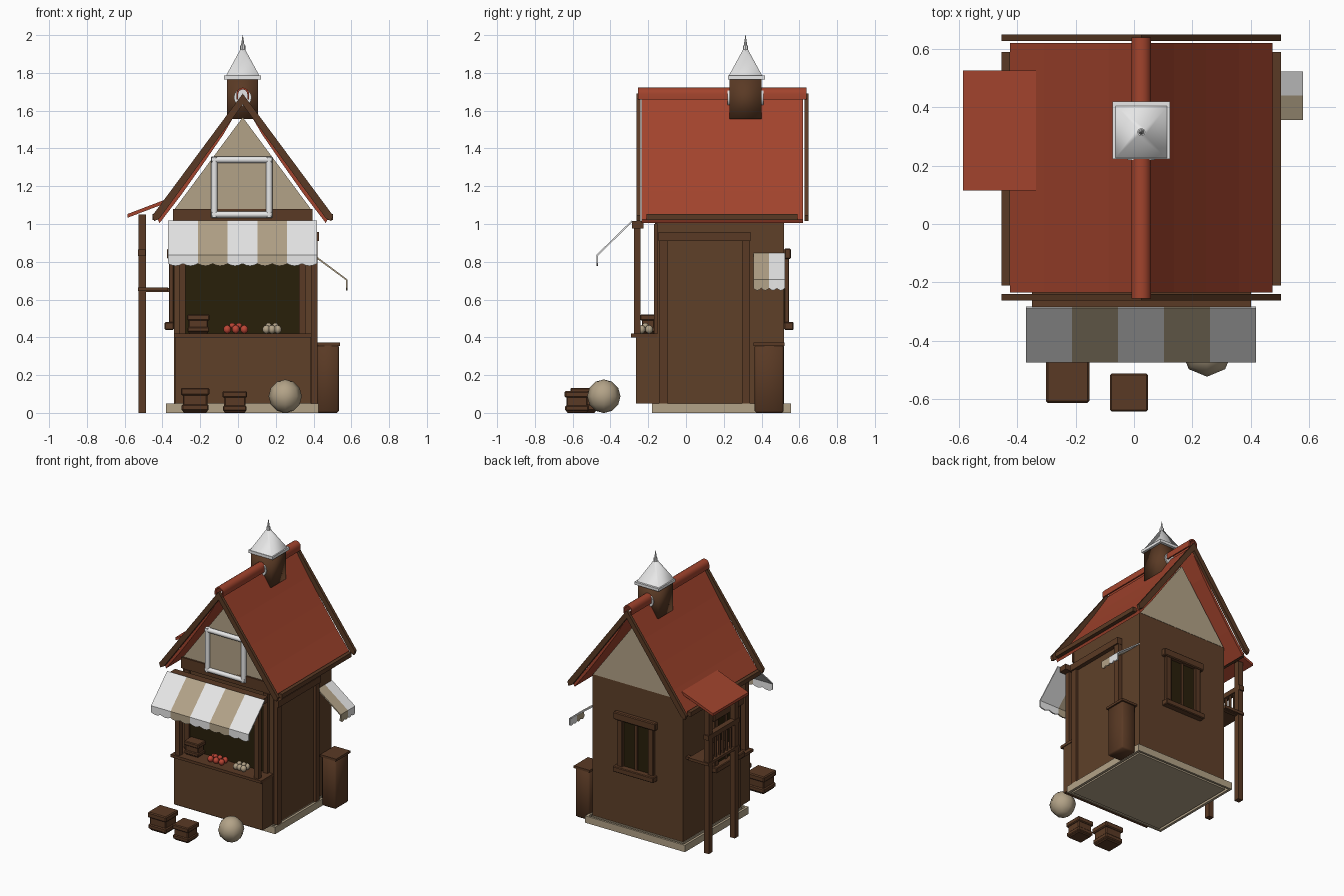
import bpy, bmesh, math
from mathutils import Vector, Matrix

if "Cube" in bpy.data.objects:
    bpy.data.objects.remove(bpy.data.objects["Cube"])

def mat(name, r, g, b):
    m = bpy.data.materials.new(name)
    m.diffuse_color = (r, g, b, 1)
    m.use_nodes = True
    m.node_tree.nodes["Principled BSDF"].inputs["Base Color"].default_value = m.diffuse_color
    return m

WALL = mat("wall_brown", .114, .051, .022)
TRIM = mat("trim_brown", .102, .042, .018)
RED = mat("roof_red", .36, .057, .026)
BEIGE = mat("beige", .45, .365, .245)
WHITE = mat("white", .80, .80, .80)
DARK = mat("dark_opening", .022, .014, .003)
APPLE = mat("apple_red", .50, .06, .035)
CX = .025                      # centre line of the house

def finish(name, bm, *mats, angle=None):
    bmesh.ops.recalc_face_normals(bm, faces=bm.faces)
    me = bpy.data.meshes.new(name)
    bm.to_mesh(me)
    bm.free()
    for m in mats:
        me.materials.append(m)
    ob = bpy.data.objects.new(name, me)
    bpy.context.collection.objects.link(ob)
    if angle:
        bpy.ops.object.select_all(action='DESELECT')
        ob.select_set(True)
        bpy.context.view_layer.objects.active = ob
        bpy.ops.object.shade_smooth_by_angle(angle=math.radians(angle))
    return ob

def box(name, x, y, z, m, bevel=0, angle=None):
    """Box from (min, max) pairs."""
    bm = bmesh.new()
    bmesh.ops.create_cube(bm, size=1)
    for v in bm.verts:
        v.co = [(a + b) / 2 + c * (b - a) for (a, b), c in zip((x, y, z), v.co)]
    if bevel:
        bmesh.ops.bevel(bm, geom=bm.edges[:], offset=bevel, segments=1, affect='EDGES')
    return finish(name, bm, m, angle=angle)

def prism(name, pts, y0, y1, m, angle=None):
    """Polygon in x, z pushed along y."""
    bm = bmesh.new()
    f = bm.faces.new([bm.verts.new((x, y0, z)) for x, z in pts])
    r = bmesh.ops.extrude_face_region(bm, geom=[f])
    bmesh.ops.translate(bm, vec=(0, y1 - y0, 0),
                        verts=[v for v in r['geom'] if isinstance(v, bmesh.types.BMVert)])
    return finish(name, bm, m, angle=angle)

def cone(name, a, b, r1, r2, m, sides=12, angle=40, spin=0):
    """Round or many-sided bar from a to b."""
    a, b = Vector(a), Vector(b)
    d = b - a
    bm = bmesh.new()
    mx = Matrix.Translation((a + b) / 2) @ d.to_track_quat('Z', 'Y').to_matrix().to_4x4()
    bmesh.ops.create_cone(bm, cap_ends=True, segments=sides, radius1=r1, radius2=r2,
                          depth=d.length, matrix=mx @ Matrix.Rotation(spin, 4, 'Z'))
    return finish(name, bm, m, angle=angle)

def ball(name, c, s, m, u=8, v=5):
    bm = bmesh.new()
    bmesh.ops.create_uvsphere(bm, u_segments=u, v_segments=v, radius=1,
                              matrix=Matrix.Translation(c) @ Matrix.Diagonal((*s, 1)))
    return finish(name, bm, m, angle=70)

# Base: rim bars around a floor, then the walls
box("floor", (-.345, .395), (-.155, .525), (0, .05), BEIGE)
for y0, y1 in ((-.18, -.165), (.54, .555)):
    box("base_rim", (-.38, .425), (y0, y1), (0, .05), BEIGE)
for x0, x1 in ((-.38, -.362), (.407, .425)):
    box("base_rim", (x0, x1), (-.18, .555), (0, .05), BEIGE)
box("house_walls", (-.34, .39), (-.15, .52), (.05, 1.08), WALL)
for n, y0, y1 in (("front", -.152, -.13), ("back", .49, .522)):
    prism(n + "_gable", [(CX - .36, 1.08), (CX + .36, 1.08), (CX, 1.565)], y0, y1, BEIGE)
box("front_band", (-.345, .395), (-.165, -.15), (1.0, 1.08), TRIM)

# Slightly sagging roof in four steps per side
TOP = [(0, 1.67), (.112, 1.495), (.222, 1.335), (.335, 1.175), (.45, 1.025)]
for s, n in ((-1, "left"), (1, "right")):
    outline = [(CX + s * o, z) for o, z in TOP]
    outline += [(CX + s * max(o - .01, 0), z - .02) for o, z in reversed(TOP)]
    prism(n + "_roof", outline, -.235, .62, RED)
    x0, x1 = sorted((CX + s * .45, CX + s * .478))
    box(n + "_eave_beam", (x0, x1), (-.21, .59), (1.02, 1.052), TRIM)
    # Barge boards at both ends
    for k, y in (("front", -.262), ("back", .627)):
        prism(f"{n}_{k}_barge_board", [(CX, 1.69), (CX + s * .478, 1.045), (CX + s * .468, 1.015),
              (CX + s * .44, 1.03), (CX, 1.632)], y, y + .022, TRIM)
# Arched ridge tile, open underneath
arch = [(r * math.cos(t * math.pi / 8), r * math.sin(t * math.pi / 8))
        for r, ts in ((.034, range(9)), (.024, range(8, -1, -1))) for t in ts]
skirt = [(.034, -.028)] + arch[:9] + [(-.034, -.028), (-.024, -.028)] + arch[9:] + [(.024, -.028)]
prism("ridge_tile", [(CX + x, 1.688 + z) for x, z in skirt], -.255, .638, RED, 40)

# Turret with round plates, metal cap and spire
TY = .315
box("turret", (CX - .082, CX + .082), (TY - .085, TY + .085), (1.555, 1.765), TRIM, 0, 100)
for y0, y1 in ((TY - .095, TY - .085), (TY + .085, TY + .095)):
    cone("turret_disc", (CX, y0, 1.67), (CX, y1, 1.67), .047, .047, WHITE, 16)
box("cap_rim", (CX - .098, CX + .098), (TY + .006 - .098, TY + .006 + .098), (1.765, 1.785), WHITE)
cone("cap", (CX, TY, 1.785), (CX, TY, 1.925), .125, .017, WHITE, 4, 85, math.pi / 4)
cone("spire_ball", (CX, TY, 1.92), (CX, TY, 1.945), .014, .014, WHITE, 8)
cone("spire", (CX, TY, 1.94), (CX, TY, 2.0), .01, .001, WHITE, 8)

# Gable window
box("gable_pane", (-.12, .16), (-.165, -.145), (1.06, 1.33), BEIGE)
for x in (-.125, .165):
    cone("gable_window_side", (x, -.17, 1.035), (x, -.17, 1.355), .017, .017, WHITE, 12, 60)
for z in (1.05, 1.34):
    cone("gable_window_bar", (-.14, -.17, z), (.18, -.17, z), .017, .017, WHITE, 12, 60)

# Shop front: opening, counter, posts and beam
box("shop_opening", (-.28, .325), (-.157, -.14), (.42, .97), DARK)
box("counter", (-.33, .385), (-.265, -.15), (.05, .40), WALL)
box("counter_top", (-.34, .39), (-.29, -.15), (.40, .42), TRIM)
for x in (-.295, .34):
    box("shop_post", (x - .018, x + .018), (-.276, -.24), (.42, .98), TRIM)
    box("shop_jamb", (x - .018, x + .018), (-.17, -.15), (.42, 1.0), TRIM)
box("awning_beam", (-.35, .40), (-.285, -.225), (.975, 1.015), TRIM)

def awning(name, place, edges, path, drop, first):
    """Striped sheet: edges along the wall, path of (outward, z), scalloped hem."""
    bm = bmesh.new()
    for i, (a, b) in enumerate(zip(edges, edges[1:])):
        n = 8
        cols = []
        for k in range(n + 1):
            u = a + (b - a) * k / n
            hem = path[-1][1] - drop - .012 * abs(math.sin(2 * math.pi * k / n))
            cols.append([bm.verts.new(place(u, d, z)) for d, z in path + [(path[-1][0], hem)]])
        for c, e in zip(cols, cols[1:]):
            for j in range(len(c) - 1):
                bm.faces.new((c[j], e[j], e[j + 1], c[j + 1])).material_index = (i + first) % 2
    bmesh.ops.remove_doubles(bm, verts=bm.verts[:], dist=.0005)
    ob = finish(name, bm, WHITE, BEIGE)
    mod = ob.modifiers.new("thickness", 'SOLIDIFY')
    mod.thickness, mod.offset = .009, 0

awning("front_awning", lambda u, d, z: (u, -d, z), [-.37 + .1575 * i for i in range(6)],
       [(.285, 1.015), (.47, .835)], .045, 0)
awning("side_awning", lambda u, d, z: (d, u, z), [.357, .44, .523],
       [(.39, .842), (.575, .705)], .045, 1)

# Door on the right side
box("door", (.38, .40), (-.10, .30), (.05, .91), WALL)
box("door_panel", (.39, .405), (-.075, .28), (.06, .90), WALL)
for y in (-.12, .318):
    box("door_post", (.385, .42), (y - .022, y + .022), (.05, .92), TRIM)
box("door_lintel", (.385, .43), (-.145, .342), (.91, .957), TRIM)

# Bin beside the wall
box("bin", (.418, .534), (.363, .517), (0, .36), TRIM, .01, 100)
box("bin_lid", (.412, .54), (.358, .522), (.355, .372), TRIM)

# Windows on the back and left walls
def window(name, place, c, h=.145):
    def part(n, u, d, z, m, bev=0):
        p, q = place(u[0], d[0]), place(u[1], d[1])
        box(name + n, sorted((p[0], q[0])), sorted((p[1], q[1])), z, m, bev)
    part("_glass", (c - h, c + h), (-.01, .006), (.47, .84), DARK)
    part("_mullion", (c - .01, c + .01), (0, .015), (.47, .84), TRIM)
    for s in (-1, 1):
        e = c + s * (h - .02)
        part("_jamb", (e - .022, e + .022), (0, .026), (.46, .84), TRIM, .004)
    part("_lintel", (c - h - .025, c + h + .025), (0, .036), (.815, .87), TRIM, .006)
    part("_sill", (c - h - .02, c + h + .02), (0, .05), (.44, .48), TRIM, .005)

window("back_window", lambda u, d: (u, .52 + d), .03)
window("left_window", lambda u, d: (-.34 - d, u), .04)

# Lean-to on the left: posts, shelf, railing and red roof
for y in (.17, .47):
    box("porch_post", (-.527, -.488), (y - .02, y + .02), (0, 1.05), TRIM)
    box("porch_bracket", (-.52, -.34), (y - .014, y + .014), (.64, .66), TRIM)
box("porch_shelf", (-.53, -.37), (.14, .50), (.645, .665), TRIM)
box("porch_rail", (-.53, -.49), (.14, .50), (.83, .865), TRIM)
for i in range(6):
    y = .215 + .042 * i
    cone("porch_spindle", (-.508, y, .66), (-.508, y, .835), .01, .01, TRIM, 6)
prism("porch_roof", [(-.585, 1.033), (-.335, 1.128), (-.335, 1.148), (-.585, 1.053)], .115, .525, RED)

# Crates: narrow waist between two wide bands
def crate(name, x, y, z0, w, d, h):
    def layer(n, g, a, b):
        box(name + n, (x - w / 2 + g, x + w / 2 - g), (y - d / 2 + g, y + d / 2 - g),
            (z0 + h * a, z0 + h * b), TRIM, h * .05)
    layer("_body", w * .07, 0, .95)
    layer("_foot", w * .02, .08, .34)
    layer("_rim", 0, .70, 1)

crate("large_crate", -.227, -.54, 0, .15, .145, .133)
crate("small_crate", -.017, -.577, 0, .13, .13, .115)
crate("counter_crate", -.21, -.2, .42, .12, .085, .10)

# Fruit on the counter and a sack on the ground
for n, c, m in (("apple", -.012, APPLE), ("egg", .18, BEIGE)):
    step = .045 if n == "apple" else .03
    for i in (-1, 0, 1):
        for j in range(2):
            ball(n, (c + i * step, -.235 + j * .04, .442), (.021, .021, .023), m)
    for i in (-1, 1):
        ball(n, (c + i * .018, -.215, .462), (.017, .017, .015), m)
ball("sack", (.25, -.435, .088), (.088, .088, .089), BEIGE, 8, 6)
